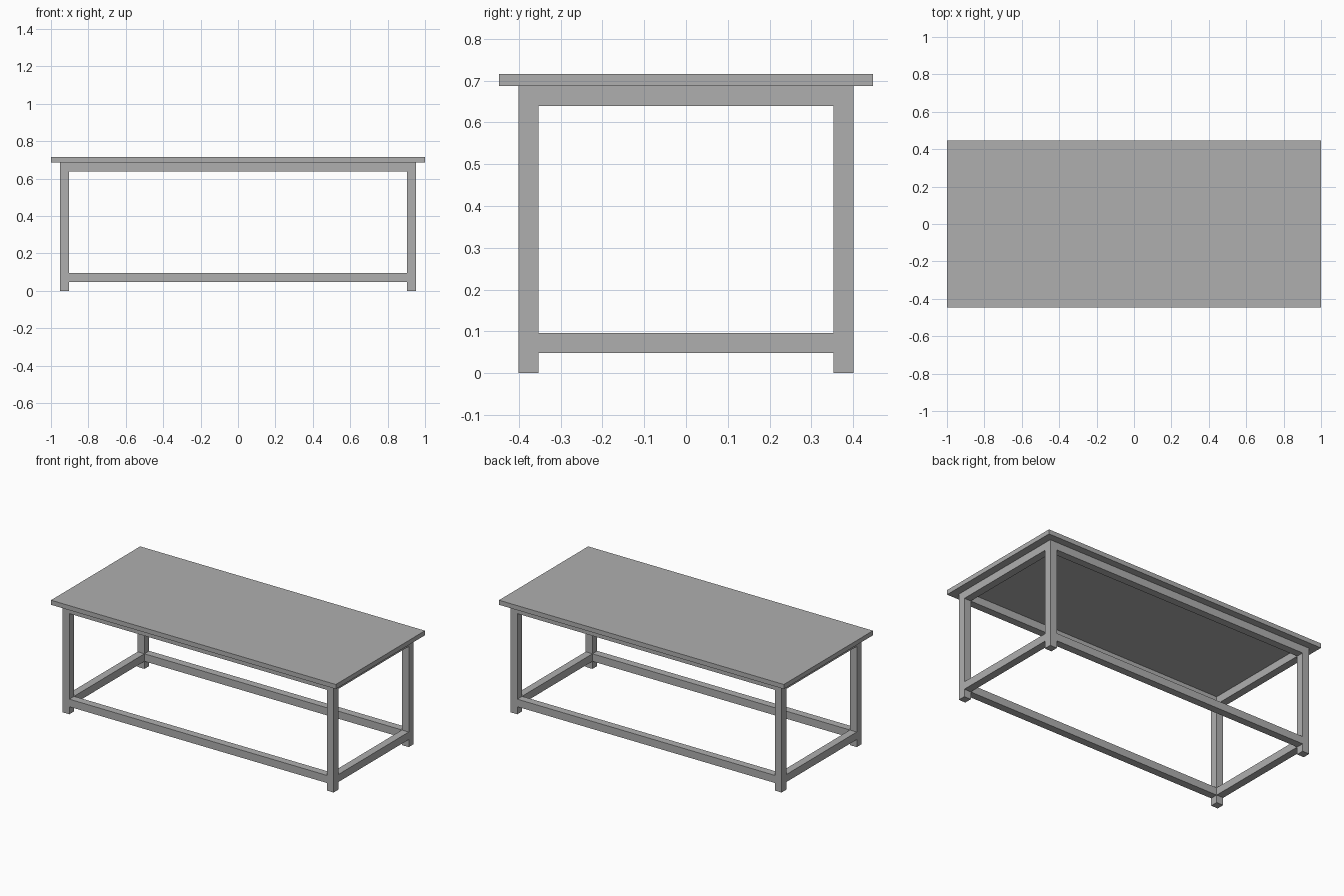
import bpy

if "Cube" in bpy.data.objects:
    bpy.data.objects.remove(bpy.data.objects["Cube"])

BAR = 0.048            # square tube section
LX, LY = 0.928, 0.377  # leg centre lines
TOP_Z0, TOP_Z1 = 0.687, 0.716

# Dark grey finish
grey = bpy.data.materials.new("dark_grey")
grey.diffuse_color = (0.43, 0.43, 0.43, 1)
grey.use_nodes = True
grey.node_tree.nodes["Principled BSDF"].inputs["Base Color"].default_value = grey.diffuse_color


def box(name, centre, size):
    bpy.ops.mesh.primitive_cube_add(size=1, location=centre)
    ob = bpy.context.object
    ob.name = name
    ob.scale = size
    bpy.ops.object.transform_apply(location=False, rotation=False, scale=True)
    ob.data.materials.append(grey)
    return ob


# Table top
box("table_top", (0, 0, (TOP_Z0 + TOP_Z1) / 2), (2.0, 0.894, TOP_Z1 - TOP_Z0))

# Four legs
for sx, side in ((-1, "left"), (1, "right")):
    for sy, end in ((-1, "front"), (1, "back")):
        box(f"{end}_{side}_leg", (sx * LX, sy * LY, TOP_Z0 / 2), (BAR, BAR, TOP_Z0))

# Upper and lower rails between the legs
for level, z in (("lower", 0.072), ("upper", TOP_Z0 - BAR / 2)):
    for s, end, side in ((-1, "front", "left"), (1, "back", "right")):
        box(f"{level}_{end}_rail", (0, s * LY, z), (2 * LX - BAR, BAR, BAR))
        box(f"{level}_{side}_rail", (s * LX, 0, z), (BAR, 2 * LY - BAR, BAR))
